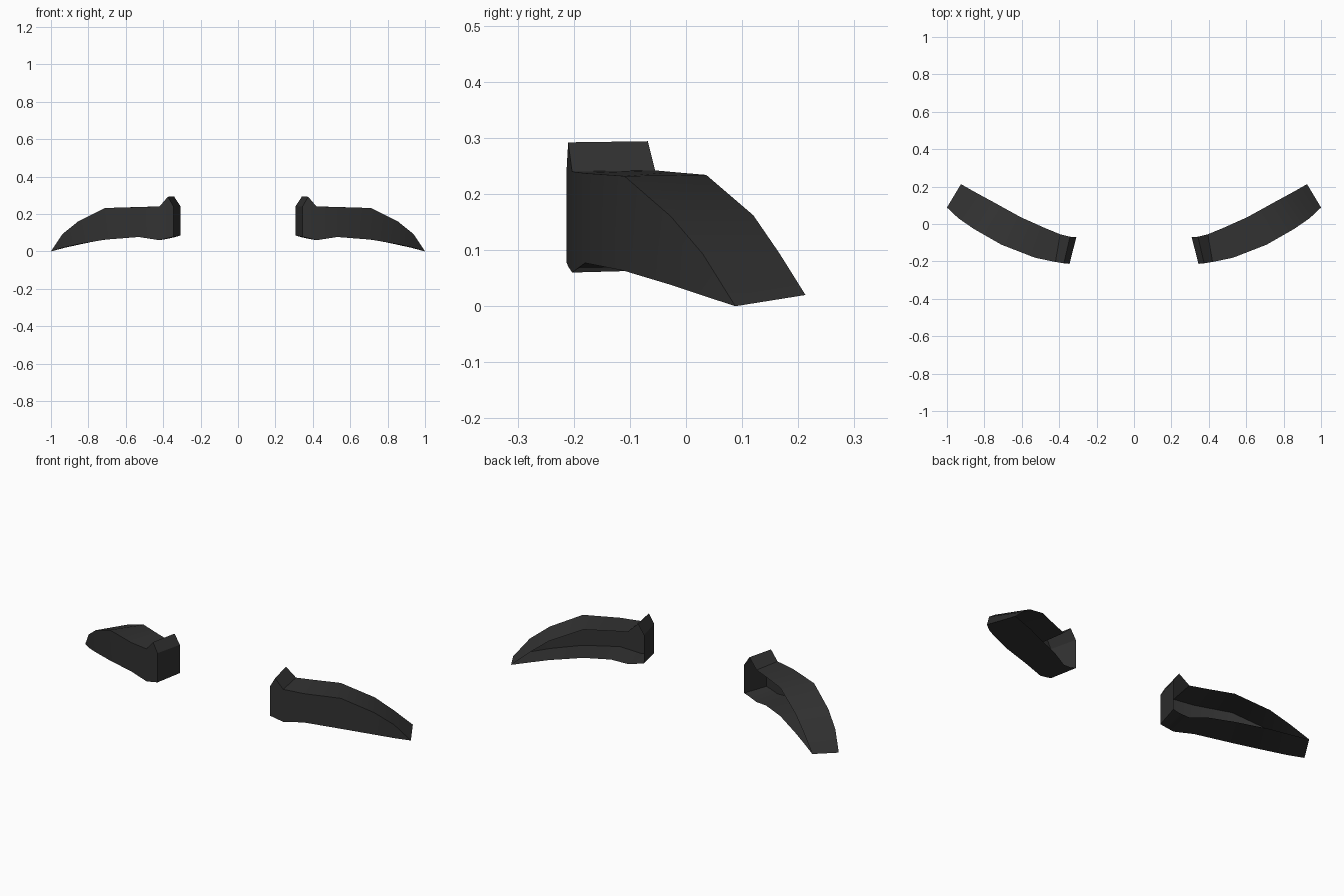
import bpy, bmesh, math

if "Cube" in bpy.data.objects:
    bpy.data.objects.remove(bpy.data.objects["Cube"])

# dark plastic, the single colour of the model
mat = bpy.data.materials.new("dark_grey_plastic")
mat.diffuse_color = (0.032, 0.032, 0.032, 1)
mat.use_nodes = True
mat.node_tree.nodes["Principled BSDF"].inputs["Base Color"].default_value = mat.diffuse_color

# stations from the inner end to the outer tip:
# front x, front y, back x, back y, top z, bottom z front, bottom z back
stations = [
    (0.345, -0.213, 0.308, -0.070, 0.240, 0.078, 0.085),
    (0.375, -0.210, 0.342, -0.068, 0.292, 0.071, 0.075),
    (0.420, -0.203, 0.395, -0.055, 0.240, 0.060, 0.064),
    (0.530, -0.180, 0.475, -0.022, 0.237, 0.077, 0.080),
    (0.710, -0.110, 0.605, 0.036, 0.232, 0.063, 0.077),
    (0.855, -0.027, 0.757, 0.120, 0.160, 0.038, 0.056),
    (0.938, 0.030, 0.842, 0.166, 0.093, 0.019, 0.038),
    (1.000, 0.088, 0.925, 0.213, 0.000, 0.000, 0.020),
]

# channel-shaped flare: top flange, front wall, bottom flange, open at the back
bm = bmesh.new()
rings = []
for i, (fx, fy, bx, by, zt, zf, zb) in enumerate(stations):
    tip = i == len(stations) - 1
    zbt = zb if tip else zt + 0.002
    rings.append([bm.verts.new(p) for p in
                  ((bx, by, zbt), (fx, fy, zt), (fx, fy, zf), (bx, by, zb))])
for a, b in zip(rings, rings[1:]):
    for k in range(3):
        bm.faces.new((a[k], a[k + 1], b[k + 1], b[k]))
# inner end cap
bm.faces.new(rings[0][::-1])
# the two flanges meet in one edge at the tip
bmesh.ops.remove_doubles(bm, verts=bm.verts[:], dist=0.0005)
bm.normal_update()

mesh = bpy.data.meshes.new("fender_flares")
bm.to_mesh(mesh)
bm.free()
mesh.materials.append(mat)
mesh.shade_smooth()
mesh.set_sharp_from_angle(angle=math.radians(30))
flare = bpy.data.objects.new("fender_flares", mesh)
bpy.context.collection.objects.link(flare)

# opposite side
mirror = flare.modifiers.new("mirror", 'MIRROR')
mirror.use_axis = (True, False, False)
mirror.use_mirror_merge = False
